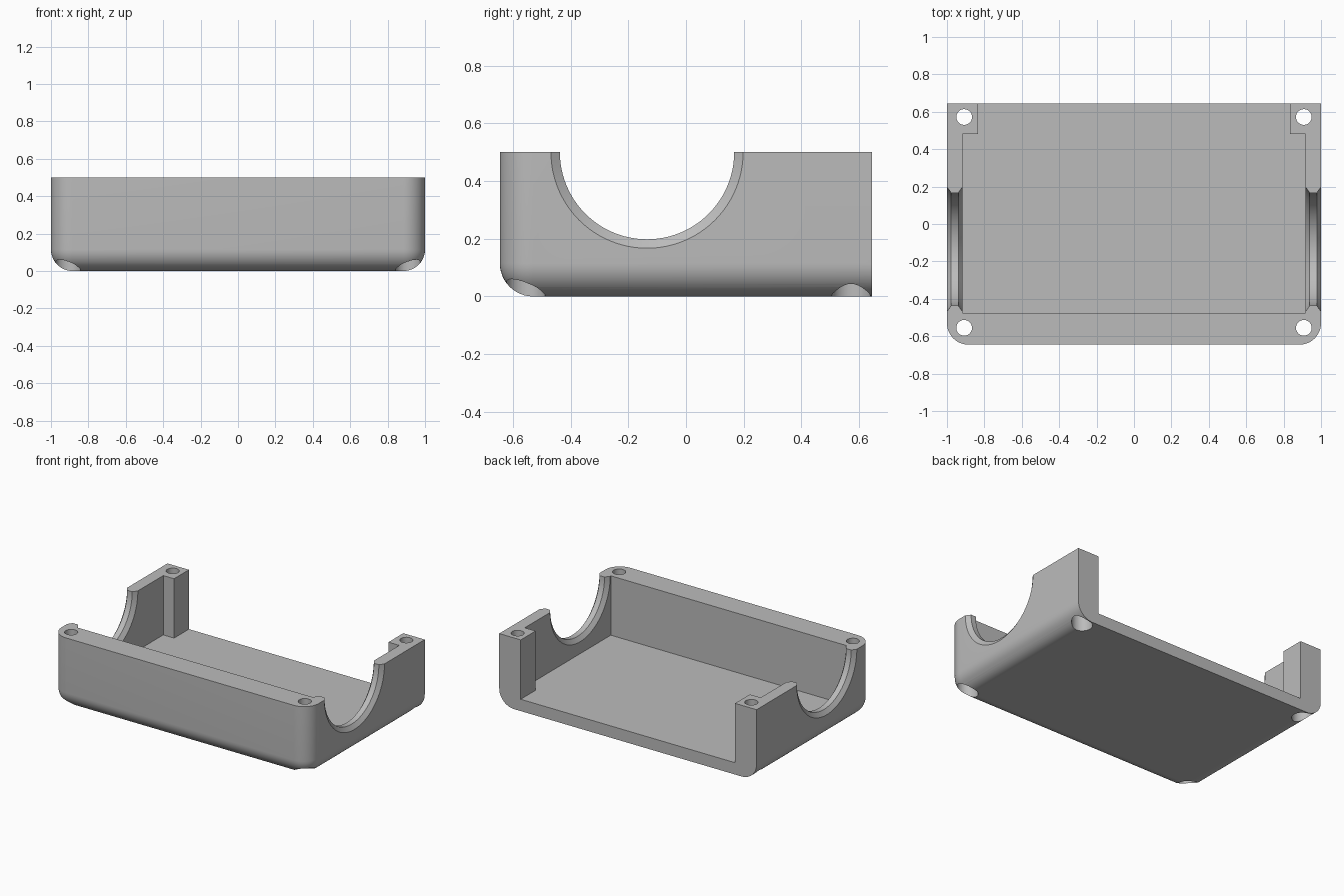
import bpy, bmesh, math
from mathutils import Matrix, Vector

if "Cube" in bpy.data.objects:
    bpy.data.objects.remove(bpy.data.objects["Cube"])

HX, HY, H = 1.0, 0.645, 0.5      # half width, half depth, height
WALL, ROUND = 0.083, 0.115

grey = bpy.data.materials.new("plain grey")
grey.diffuse_color = (0.5, 0.5, 0.5, 1)
grey.use_nodes = True
grey.node_tree.nodes["Principled BSDF"].inputs["Base Color"].default_value = grey.diffuse_color


def add_object(name, bm):
    bmesh.ops.recalc_face_normals(bm, faces=bm.faces)
    mesh = bpy.data.meshes.new(name)
    bm.to_mesh(mesh)
    bm.free()
    mesh.materials.append(grey)
    obj = bpy.data.objects.new(name, mesh)
    bpy.context.collection.objects.link(obj)
    return obj


def prism(name, outline, z0, z1):
    bm = bmesh.new()
    face = bm.faces.new([bm.verts.new((x, y, z0)) for x, y in outline])
    top = bmesh.ops.extrude_face_region(bm, geom=[face])["geom"]
    bmesh.ops.translate(bm, vec=(0, 0, z1 - z0),
                        verts=[g for g in top if isinstance(g, bmesh.types.BMVert)])
    return add_object(name, bm)


def turned(name, profile, matrix, n):
    """Closed solid of revolution from (height, radius) pairs."""
    bm = bmesh.new()
    rings = []
    for h, r in profile:
        rings.append([bm.verts.new(matrix @ Vector((
            r * math.cos(2 * math.pi * i / n), r * math.sin(2 * math.pi * i / n), h)))
            for i in range(n)])
    for a, b in zip(rings, rings[1:]):
        for i in range(n):
            j = (i + 1) % n
            bm.faces.new((a[i], a[j], b[j], b[i]))
    bm.faces.new(rings[0])
    bm.faces.new(rings[-1])
    return add_object(name, bm)


# Outer block: rounded bottom and front corners, flat back and top
bm = bmesh.new()
bmesh.ops.create_cube(bm, size=1, matrix=Matrix.Translation((0, 0, H / 2))
                      @ Matrix.Diagonal((2 * HX, 2 * HY, H, 1)))
edges = []
for e in bm.edges:
    mid = (e.verts[0].co + e.verts[1].co) / 2
    bottom = mid.z < 0.01 and mid.y < HY - 0.01
    front_upright = abs(mid.z - H / 2) < 0.01 and mid.y < 0
    if bottom or front_upright:
        edges.append(e)
bmesh.ops.bevel(bm, geom=edges, offset=ROUND, segments=12, profile=0.5, affect='EDGES')
body = add_object("enclosure_half", bm)

# Cavity, open at the back between two screw posts
IX, PX, PY, FY = HX - WALL, 0.833, 0.48, -0.475
half = [(IX, FY), (IX, PY), (PX, PY), (PX, 1.0)]
cavity = prism("cavity_cutter", half + [(-x, y) for x, y in reversed(half)], WALL, 1.0)

# Round side openings with chamfers on both faces of each wall
side = [(-1.2, 0.333), (-HX, 0.333), (-HX + 0.022, 0.302), (-IX - 0.022, 0.302), (-IX, 0.333)]
opening = turned("side_opening_cutter", side + [(-h, r) for h, r in reversed(side)],
                 Matrix.Translation((0, -0.135, H)) @ Matrix.Rotation(math.pi / 2, 4, 'Y'), 96)

# Screw holes with wide recesses for the heads underneath
cutters = [cavity, opening]
for x in (-0.908, 0.908):
    for y in (-0.555, 0.572):
        cutters.append(turned("screw_hole_cutter",
                              [(-0.1, 0.067), (0.2, 0.067), (0.2, 0.042), (0.7, 0.042)],
                              Matrix.Translation((x, y, 0)), 32))

# Cut everything out, then drop the cutters
bpy.context.view_layer.objects.active = body
body.select_set(True)
for c in cutters:
    c.hide_render = True
    mod = body.modifiers.new("cut", 'BOOLEAN')
    mod.operation, mod.solver, mod.object = 'DIFFERENCE', 'EXACT', c
    bpy.ops.object.modifier_apply(modifier=mod.name)
    bpy.data.objects.remove(c)

bpy.ops.object.shade_smooth_by_angle(angle=math.radians(25))
